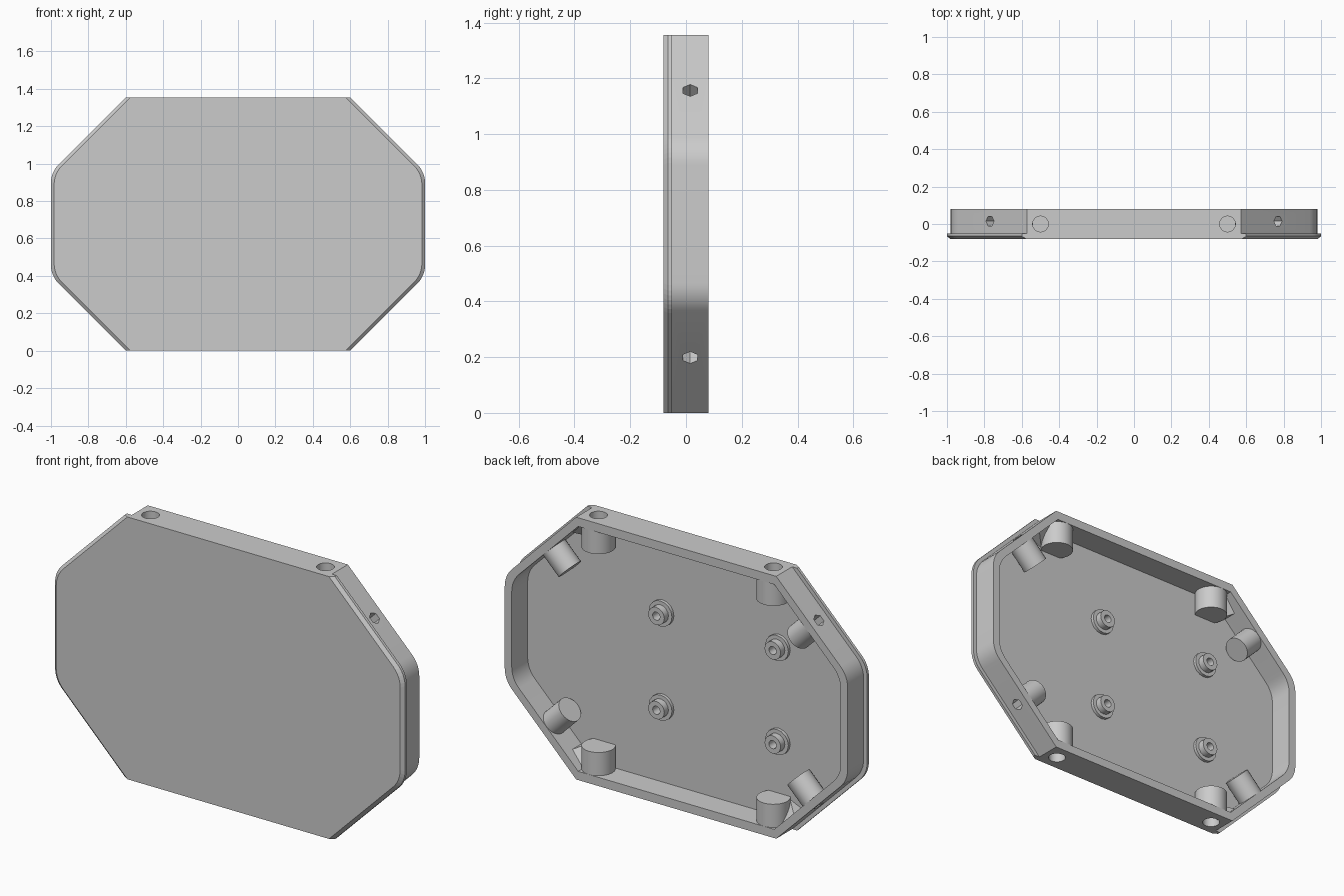
import bpy, bmesh, math
from mathutils import Vector, Matrix

if "Cube" in bpy.data.objects:
    bpy.data.objects.remove(bpy.data.objects["Cube"])

CZ = 0.6775          # half height / centre height
S2 = math.sqrt(2)


def make(name, bm):
    bmesh.ops.remove_doubles(bm, verts=bm.verts, dist=1e-6)
    bmesh.ops.recalc_face_normals(bm, faces=bm.faces)
    me = bpy.data.meshes.new(name)
    bm.to_mesh(me)
    bm.free()
    ob = bpy.data.objects.new(name, me)
    bpy.context.collection.objects.link(ob)
    return ob


def outline(side, top, rad=0.14, seg=6):
    """Octagon inset by side/top, with rounded side corners."""
    hx, hz, d = 1 - side, CZ - top, 0.6 + CZ - side * S2
    t = rad * math.tan(math.pi / 8)
    cx, cz = hx - rad, d - hx - t
    quad = [(cx + rad * math.cos(a), cz + rad * math.sin(a))
            for a in (math.pi / 4 * i / seg for i in range(seg + 1))]
    quad.append((d - hz, hz))
    left = [(-x, z) for x, z in reversed(quad)]
    upper = quad + left
    return upper + [(-x, -z) for x, z in upper]


def loft(name, sections, caps=True):
    """Bridge (outline, y) sections; closed loop when caps is False."""
    bm = bmesh.new()
    rings = [[bm.verts.new((x, y, z + CZ)) for x, z in pts] for pts, y in sections]
    pairs = list(zip(rings, rings[1:]))
    if caps:
        bm.faces.new(rings[0])
        bm.faces.new(rings[-1])
    else:
        pairs.append((rings[-1], rings[0]))
    for a, b in pairs:
        n = len(a)
        for i in range(n):
            bm.faces.new((a[i], a[(i + 1) % n], b[(i + 1) % n], b[i]))
    return make(name, bm)


def rod(name, p0, p1, r, n=24):
    p0, p1 = Vector(p0), Vector(p1)
    bm = bmesh.new()
    rot = (p1 - p0).to_track_quat('Z', 'Y').to_matrix().to_4x4()
    bmesh.ops.create_cone(bm, cap_ends=True, segments=n, radius1=r, radius2=r,
                          depth=(p1 - p0).length,
                          matrix=Matrix.Translation((p0 + p1) / 2) @ rot)
    return make(name, bm)


def cut(ob, cutter):
    m = ob.modifiers.new("hole", 'BOOLEAN')
    m.operation, m.solver, m.object = 'DIFFERENCE', 'EXACT', cutter
    bpy.context.view_layer.objects.active = ob
    bpy.ops.object.modifier_apply(modifier=m.name)


# Front cover with chamfered side edges
loft("cover_plate", [(outline(0.017, 0), -0.08), (outline(0, 0), -0.065),
                     (outline(0, 0), -0.05)])

# Surrounding wall
outer, inner = outline(0.02, 0), outline(0.06, 0.045)
wall = loft("wall", [(outer, -0.05), (outer, 0.08), (inner, 0.08), (inner, -0.05)], caps=False)

smooth = [wall]
for sx in (1, -1):
    for sz in (1, -1):
        def P(x, y, z):
            return (sx * x, y, CZ + sz * z)

        # Blind round socket in the top and bottom edges
        boss = rod("edge_socket", P(0.5, 0, CZ - 0.02), P(0.5, 0, CZ - 0.165), 0.08)
        c = rod("cutter", P(0.5, 0, CZ + 0.1), P(0.5, 0, CZ - 0.125), 0.042)
        c.hide_render = True
        cut(wall, c)
        cut(boss, c)
        bpy.data.objects.remove(c)
        smooth.append(boss)

        # Screw boss with hexagonal hole in the diagonal edges
        mx, mz = 0.77, 0.6 + CZ - 0.02 * S2 - 0.77

        def D(t):
            return P(mx - t / S2, 0.015, mz - t / S2)
        boss = rod("corner_screw_boss", D(0.015), D(0.165), 0.064)
        c = rod("cutter", D(-0.1), D(0.125), 0.03, 6)
        c.hide_render = True
        cut(wall, c)
        cut(boss, c)
        bpy.data.objects.remove(c)
        smooth.append(boss)

        # Gusset between socket and diagonal wall
        bm = bmesh.new()
        base = [bm.verts.new(P(x, y, z)) for x, z in ((0.54, CZ - 0.03), (0.65, CZ - 0.11))
                for y in (-0.05, 0.04)]
        tip = bm.verts.new(P(0.56, -0.05, CZ - 0.15))
        a, b, c2, d = base
        for f in ((a, b, d, c2), (a, b, tip), (b, d, tip), (d, c2, tip), (c2, a, tip)):
            bm.faces.new(f)
        make("corner_gusset", bm)

# Stepped hollow standoffs on the inner floor
prof = [(0.066, -0.052), (0.066, -0.034), (0.046, -0.034), (0.046, 0.0),
        (0.021, 0.0), (0.021, -0.045)]
for x in (0.17, -0.495):
    for z in (-0.243, 0.243):
        secs = [([(x + r * math.cos(math.tau * i / 16), z + r * math.sin(math.tau * i / 16))
                  for i in range(16)], y) for r, y in prof]
        smooth.append(loft("standoff", secs))

for ob in smooth:
    bpy.ops.object.select_all(action='DESELECT')
    ob.select_set(True)
    bpy.context.view_layer.objects.active = ob
    bpy.ops.object.shade_smooth_by_angle(angle=math.radians(30))
